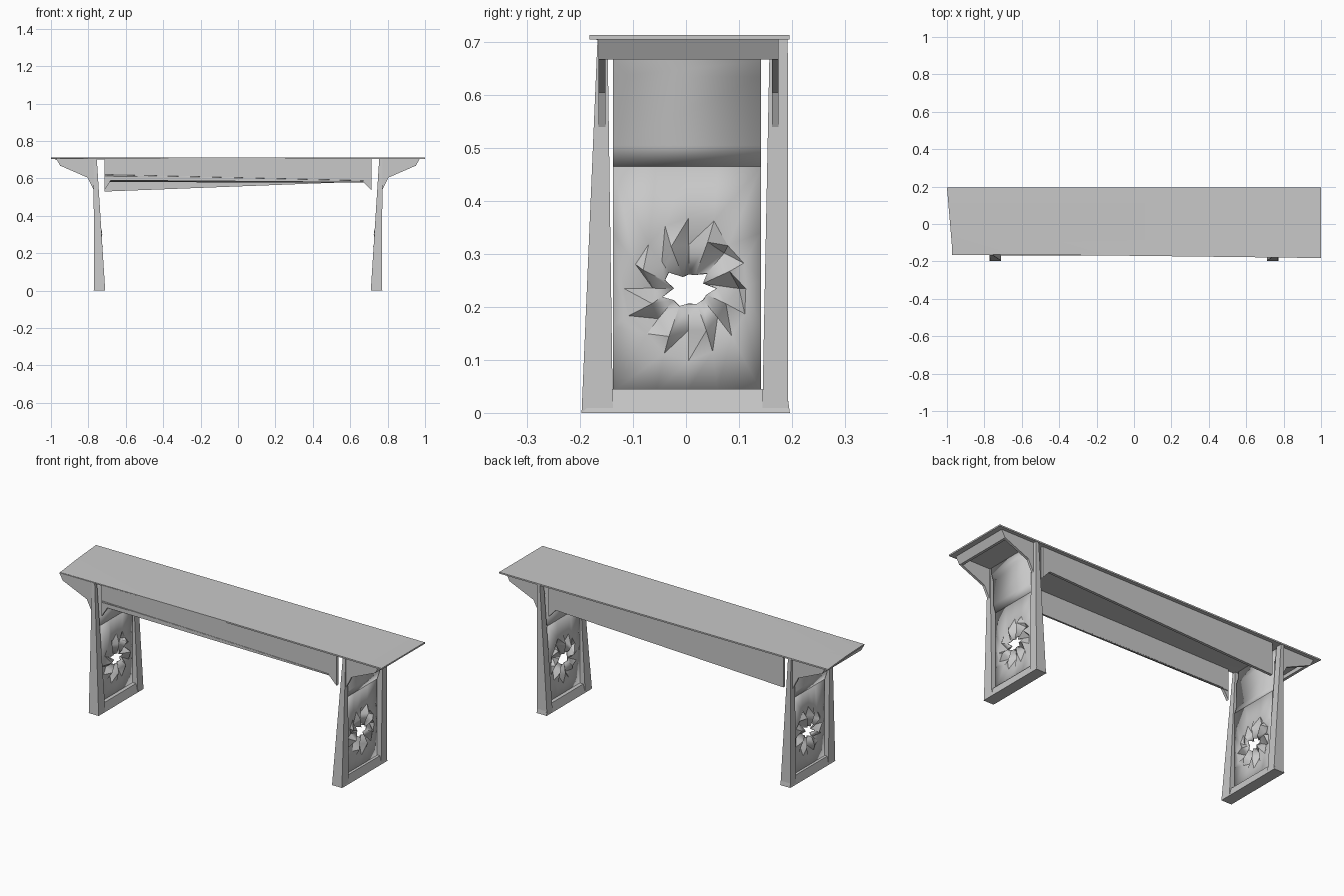
import bpy, bmesh, math, random

if "Cube" in bpy.data.objects:
    bpy.data.objects.remove(bpy.data.objects["Cube"])

random.seed(4)
grey = bpy.data.materials.new("plain_grey")
grey.diffuse_color = (0.58, 0.58, 0.58, 1)
grey.use_nodes = True
grey.node_tree.nodes["Principled BSDF"].inputs["Base Color"].default_value = grey.diffuse_color


def make(name, verts, faces, thick=0.0, angle=35):
    me = bpy.data.meshes.new(name)
    bm = bmesh.new()
    vs = [bm.verts.new(v) for v in verts]
    for f in faces:
        bm.faces.new([vs[i] for i in f])
    bmesh.ops.recalc_face_normals(bm, faces=bm.faces)
    bm.to_mesh(me)
    bm.free()
    me.materials.append(grey)
    ob = bpy.data.objects.new(name, me)
    bpy.context.collection.objects.link(ob)
    if thick:
        mod = ob.modifiers.new("thickness", 'SOLIDIFY')
        mod.thickness, mod.offset = thick, 0
    bpy.ops.object.select_all(action='DESELECT')
    ob.select_set(True)
    bpy.context.view_layer.objects.active = ob
    bpy.ops.object.shade_smooth_by_angle(angle=math.radians(angle))
    return ob


def loft(name, a, b):
    """Closed solid between two matching loops."""
    n = len(a)
    sides = [(i, (i + 1) % n, n + (i + 1) % n, n + i) for i in range(n)]
    return make(name, a + b, sides + [tuple(range(n)), tuple(range(n, 2 * n))])


def rect(x0, x1, y0, y1, z):
    return [(x0, y0, z), (x1, y0, z), (x1, y1, z), (x0, y1, z)]


def board(name, outline, y0, y1):
    """Upright board: x-z outline given thickness along y."""
    return loft(name, [(x, y0, z) for x, z in outline],
                [(x, y1, z) for x, z in outline])


# seat: thin slab with one slightly sagging front corner
edge = [(-1, 0.195), (1, 0.195), (1, -0.182), (0, -0.17), (-0.97, -0.16), (-0.985, 0.02)]
top = [(x, y, 0.707 if i == 4 else 0.713) for i, (x, y) in enumerate(edge)]
low = [(x, y, 0.700 if i == 4 else 0.705) for i, (x, y) in enumerate(edge)]
walls = [(i, (i + 1) % 6, 6 + (i + 1) % 6, 6 + i) for i in range(6)]
make("seat", top + low, walls + [(0, 1, 2, 3, 5), (3, 4, 5),
                                 (6, 7, 8, 9, 11), (9, 10, 11)])

# long aprons between the legs, with pointed brackets at the legs
board("front_apron", [(-0.715, 0.706), (-0.715, 0.535), (-0.68, 0.59), (0.67, 0.58),
                      (0.715, 0.535), (0.715, 0.706)], -0.165, -0.15)
board("back_apron", [(-0.715, 0.706), (-0.715, 0.53), (0.67, 0.583),
                     (0.715, 0.535), (0.715, 0.706)], 0.16, 0.175)
# sloping lip under the front apron
make("front_apron_lip", [(-0.71, -0.167, 0.62), (0.67, -0.167, 0.588),
                         (0.67, -0.15, 0.578), (-0.71, -0.15, 0.582)],
     [(0, 1, 2, 3)], 0.003)

# carved panel ring data: distances of the ragged carving around its centre
N = 16
CY, CZ = 0.005, 0.235


def ring(radius, jitter, x, depth, zscale=1.0):
    pts = []
    for i in range(N):
        a = 2 * math.pi * i / N
        r = radius + random.uniform(-jitter, jitter)
        d = depth * (1 if i % 2 else -1) * random.uniform(0.5, 1)
        pts.append((x + d, CY + r * math.cos(a), CZ + zscale * r * math.sin(a)))
    return pts


def border(x, y0, y1, z0, z1):
    """Points on a rectangle, lined up with the carving rings."""
    pts = []
    cy, cz, hy, hz = (y0 + y1) / 2, (z0 + z1) / 2, (y1 - y0) / 2, (z1 - z0) / 2
    for i in range(N):
        a = 2 * math.pi * i / N
        c, s = math.cos(a), math.sin(a)
        m = max(abs(c), abs(s))
        pts.append((x, cy + hy * c / m, cz + hz * s / m))
    return pts


PX = 0.745
rings = [border(PX, -0.138, 0.142, 0.04, 0.465),
         ring(0.115, 0.012, PX, 0.0, 1.1),
         ring(0.082, 0.016, PX, 0.022),
         ring(0.042, 0.014, PX, 0.008, 0.8)]
panel_verts = [p for r in rings for p in r]
panel_faces = []
for k in range(len(rings) - 1):
    for i in range(N):
        j = (i + 1) % N
        a, b, c, d = k * N + i, k * N + j, (k + 1) * N + j, (k + 1) * N + i
        panel_faces += [(a, b, c), (a, c, d)]

for side, s in (("right", 1), ("left", -1)):
    def flip(pts):
        return [(s * x, y, z) for x, y, z in pts]

    # tapered posts, wide at the ground
    loft(side + "_front_post", flip(rect(0.71, 0.77, -0.197, -0.138, 0.0)),
         flip(rect(0.755, 0.772, -0.167, -0.148, 0.706)))
    loft(side + "_back_post", flip(rect(0.71, 0.77, 0.144, 0.193, 0.0)),
         flip(rect(0.755, 0.772, 0.158, 0.192, 0.706)))
    # foot rail
    loft(side + "_foot", flip(rect(0.71, 0.772, -0.197, 0.196, 0.0)),
         flip(rect(0.722, 0.762, -0.15, 0.19, 0.045)))
    # carved lower panel with ragged opening
    make(side + "_carved_panel", flip(panel_verts), panel_faces, 0.005, 30)
    # stepped upper panel
    prof = [(PX, 0.465), (0.758, 0.505), (0.758, 0.635), (0.768, 0.665), (0.768, 0.706)]
    verts = [(s * x, y, z) for y in (-0.138, 0.142) for x, z in prof]
    make(side + "_upper_panel", verts,
         [(i, i + 1, i + 6, i + 5) for i in range(4)], 0.005, 20)
    # overhang brackets outside the leg
    out = [(0.772, 0.706), (0.772, 0.54), (0.805, 0.605), (0.95, 0.668), (0.972, 0.706)]
    out = [(s * x, z) for x, z in out]
    board(side + "_front_bracket", out, -0.165, -0.152)
    board(side + "_back_bracket", out, 0.162, 0.175)
    # sloping end apron
    loft(side + "_end_apron", flip(rect(0.935, 0.95, -0.165, 0.175, 0.667)),
         flip(rect(0.955, 0.972, -0.165, 0.175, 0.706)))
